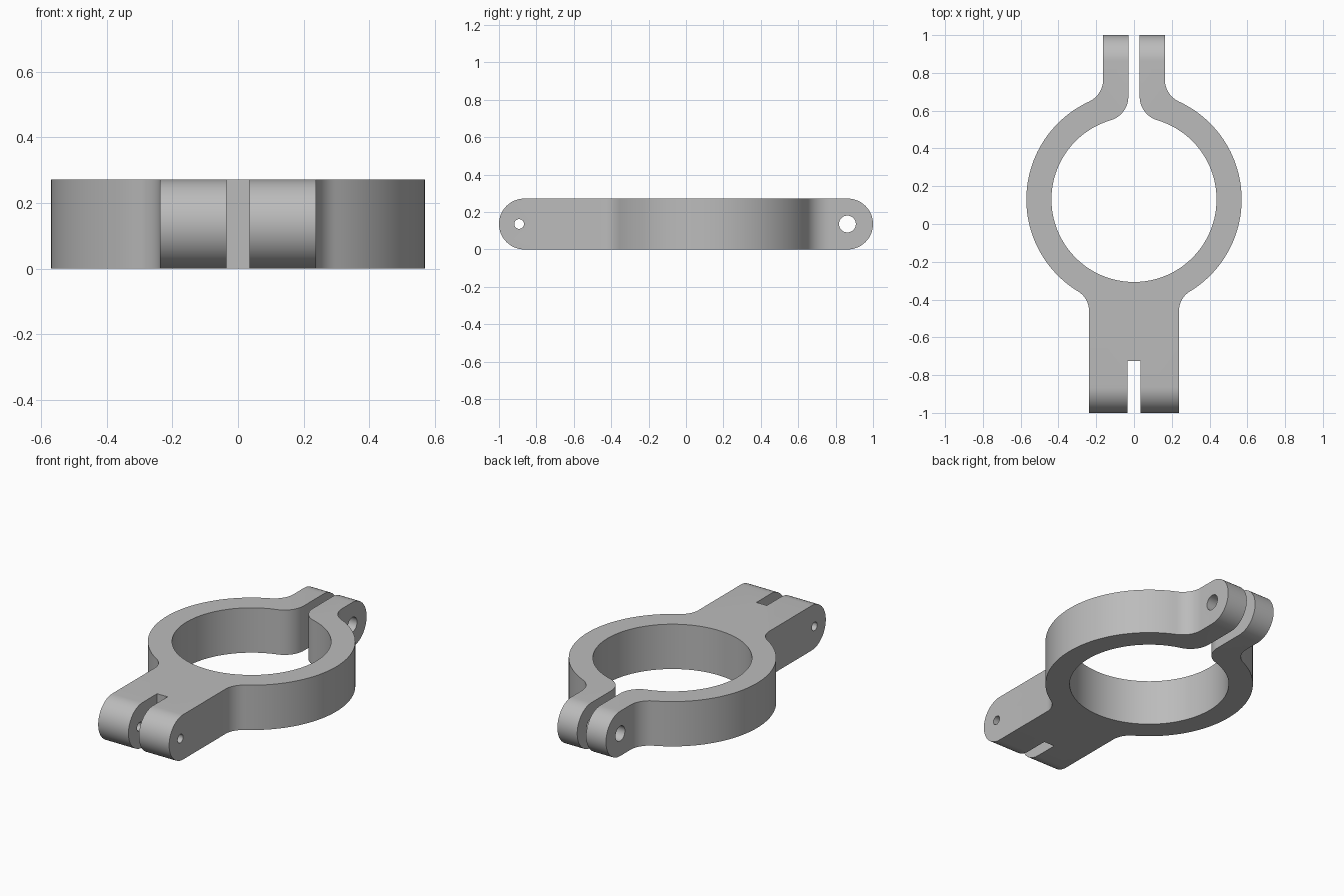
import bpy, bmesh, math
from mathutils import Matrix, Vector

cube = bpy.data.objects.get("Cube")
if cube:
    bpy.data.objects.remove(cube, do_unlink=True)

HEIGHT = 0.272
RING_Y = 0.13
OUTER, INNER = 0.57, 0.437
END_R = HEIGHT / 2

steel = bpy.data.materials.new("plain_grey")
steel.use_nodes = True
GREY = (0.5, 0.5, 0.5, 1)
steel.diffuse_color = GREY
steel.node_tree.nodes["Principled BSDF"].inputs["Base Color"].default_value = GREY


def arc(cx, cy, r, start, end, steps):
    """Points along an arc, angles in radians."""
    return [(cx + r * math.cos(start + (end - start) * i / steps),
             cy + r * math.sin(start + (end - start) * i / steps))
            for i in range(steps + 1)]


def fillet(x, ring_r, f):
    """Centre of a round touching the line at x and the ring, and its angle from the ring centre."""
    cx = x + f
    dy = math.sqrt((ring_r + f) ** 2 - cx ** 2)
    return cx, dy, math.atan2(dy, cx)


def prism(name, points, depth, matrix=Matrix()):
    """Extrude a closed outline along local z."""
    bm = bmesh.new()
    face = bm.faces.new([bm.verts.new((x, y, 0)) for x, y in points])
    top = bmesh.ops.extrude_face_region(bm, geom=[face])["geom"]
    bmesh.ops.translate(bm, vec=Vector((0, 0, depth)),
                        verts=[v for v in top if isinstance(v, bmesh.types.BMVert)])
    bmesh.ops.transform(bm, matrix=matrix, verts=bm.verts)
    bmesh.ops.recalc_face_normals(bm, faces=bm.faces)
    mesh = bpy.data.meshes.new(name)
    bm.to_mesh(mesh)
    bm.free()
    mesh.materials.append(steel)
    obj = bpy.data.objects.new(name, mesh)
    bpy.context.collection.objects.link(obj)
    return obj


# Right half of the plan outline: forked front lug, ring, back ear
FRONT_R, BACK_R = 0.12, 0.13
fx, fy, fa = fillet(0.238, OUTER, FRONT_R)
bx, by, ba = fillet(0.163, OUTER, BACK_R)
ix, iy, ia = fillet(0.03, INNER, BACK_R)
half = [(0.035, -0.725), (0.035, -1), (0.238, -1)]
half += arc(fx, RING_Y - fy, FRONT_R, math.pi, math.pi - fa, 10)
half += arc(0, RING_Y, OUTER, -fa, ba, 48)[1:]
half += arc(bx, RING_Y + by, BACK_R, math.pi + ba, math.pi, 10)[1:]
half += [(0.163, 1), (0.03, 1)]
half += arc(ix, RING_Y + iy, BACK_R, math.pi, math.pi + ia, 14)
half += arc(0, RING_Y, INNER, ia, -math.pi / 2, 60)[1:]
outline = half + [(-x, y) for x, y in reversed(half[:-1])]
clamp = prism("clamp_body", outline, HEIGHT)

# Side profile with rounded ends, and the two pin holes, all running along x
along_x = Matrix.Translation((-1, 0, 0)) @ Matrix(
    ((0, 0, 1, 0), (1, 0, 0, 0), (0, 1, 0, 0), (0, 0, 0, 1)))
reach, turn = 1 - END_R, math.pi / 2
stadium = arc(reach, END_R, END_R, -turn, turn, 24) + arc(-reach, END_R, END_R, turn, 3 * turn, 24)
# Slight vertical oversize keeps the flat faces from coinciding
stadium = [(y, END_R + (z - END_R) * 1.0005) for y, z in stadium]
cutters = [(prism("rounded_end_cutter", stadium, 2, along_x), "INTERSECT")]
for name, y, r in (("front_pin_cutter", -0.892, 0.026), ("back_bolt_cutter", 0.863, 0.045)):
    circle = arc(y, END_R, r, 0, 2 * math.pi, 32)[:-1]
    cutters.append((prism(name, circle, 2, along_x), "DIFFERENCE"))

bpy.ops.object.select_all(action="DESELECT")
bpy.context.view_layer.objects.active = clamp
clamp.select_set(True)
for cutter, operation in cutters:
    cutter.hide_render = True
    mod = clamp.modifiers.new(cutter.name, "BOOLEAN")
    mod.operation, mod.solver, mod.object = operation, "EXACT", cutter
    bpy.ops.object.modifier_apply(modifier=mod.name)
    bpy.data.objects.remove(cutter, do_unlink=True)

bpy.ops.object.shade_smooth_by_angle(angle=math.radians(30))
